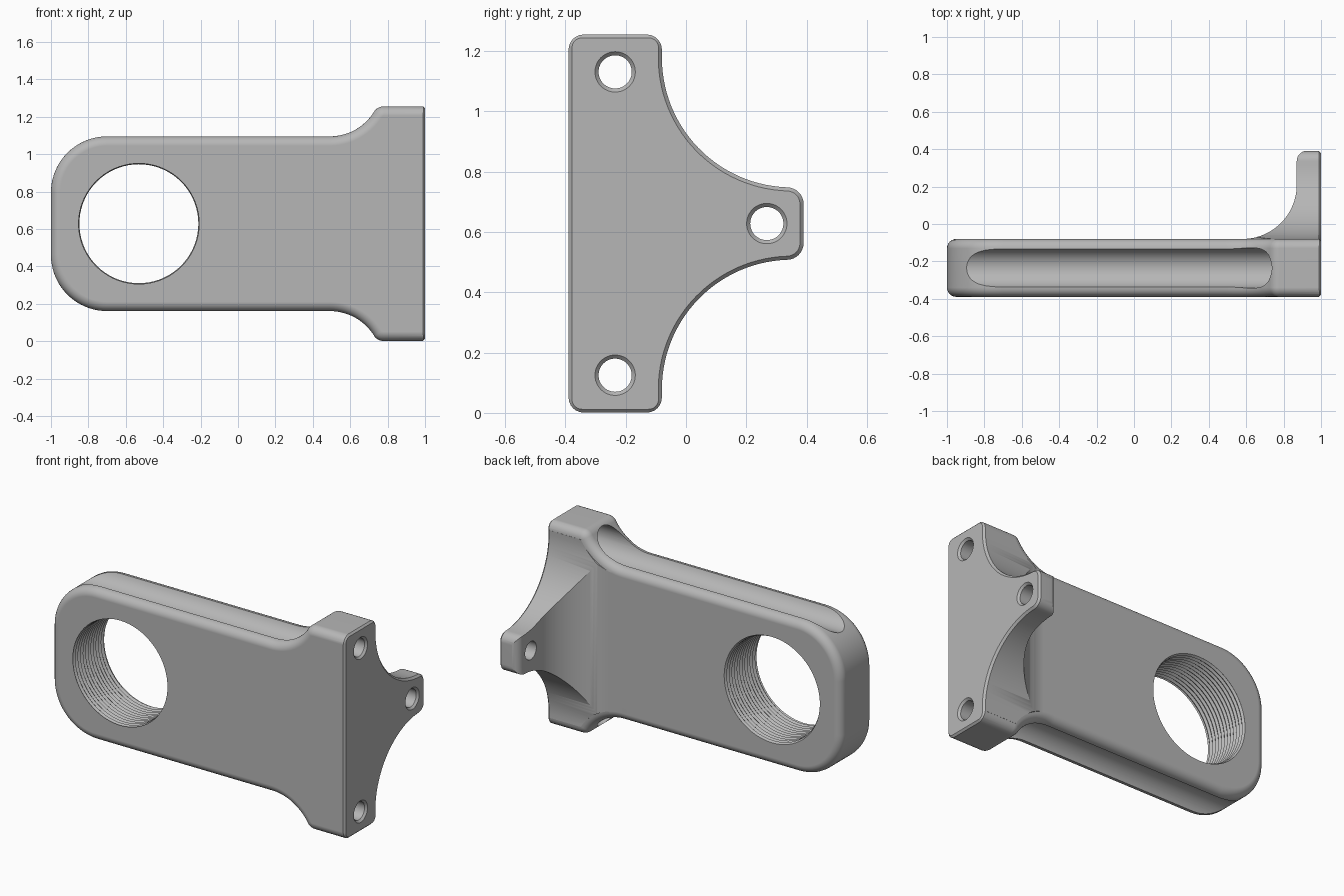
import bpy, bmesh
from math import sin, cos, radians, pi
from mathutils import Vector

MID = 0.628  # height of the symmetry plane

cube = bpy.data.objects.get("Cube")
if cube:
    bpy.data.objects.remove(cube, do_unlink=True)

grey = bpy.data.materials.new("plain grey")
grey.use_nodes = True
colour = (0.47, 0.47, 0.47, 1)
grey.diffuse_color = colour
grey.node_tree.nodes["Principled BSDF"].inputs["Base Color"].default_value = colour


def arc(cu, cv, r, start, end, steps=12):
    angles = [radians(start + (end - start) * i / steps) for i in range(steps + 1)]
    return [(cu + r * cos(a), cv + r * sin(a)) for a in angles]


def circle(cu, cv, r, steps=48):
    return arc(cu, cv, r, 0, 360, steps)[:-1]


def mirrored(half):
    """Close a half outline across v = 0, dropping coincident points."""
    pts = []
    for p in half + [(u, -v) for u, v in reversed(half)]:
        if not pts or (Vector(p) - Vector(pts[-1])).length > 0.002:
            pts.append(p)
    return pts


def inset(pts, d):
    """Parallel inward offset of a counter-clockwise outline."""
    out = []
    for i, p in enumerate(pts):
        a, b, c = Vector(pts[i - 1]), Vector(p), Vector(pts[(i + 1) % len(pts)])
        e, f = (b - a).normalized(), (c - b).normalized()
        n, m = Vector((-e.y, e.x)), Vector((-f.y, f.x))
        out.append(tuple(b + (n + m) * d / (1 + n.dot(m))))
    return out


def loft(name, axis, sections):
    """Solid through (outline, depth) sections stacked along an axis."""
    place = {"x": lambda u, v, d: (d, u, v + MID),
             "y": lambda u, v, d: (u, d, v + MID),
             "z": lambda u, v, d: (u, v, d + MID)}[axis]
    bm = bmesh.new()
    rings = [[bm.verts.new(place(u, v, d)) for u, v in pts] for pts, d in sections]
    for a, b in zip(rings, rings[1:]):
        for i in range(len(a)):
            bm.faces.new((a[i - 1], a[i], b[i], b[i - 1]))
    bm.faces.new(rings[0])
    bm.faces.new(rings[-1])
    bmesh.ops.recalc_face_normals(bm, faces=bm.faces)
    mesh = bpy.data.meshes.new(name)
    bm.to_mesh(mesh)
    bm.free()
    mesh.materials.append(grey)
    obj = bpy.data.objects.new(name, mesh)
    bpy.context.collection.objects.link(obj)
    return obj


def combine(target, other, operation):
    mod = target.modifiers.new(operation, "BOOLEAN")
    mod.operation, mod.solver, mod.object = operation, "EXACT", other
    with bpy.context.temp_override(object=target, active_object=target):
        bpy.ops.object.modifier_apply(modifier=mod.name)
    bpy.data.objects.remove(other, do_unlink=True)


# Arm: long rounded outline that flares towards the mounting end
arm_outline = mirrored(
    [(1.2, 0.627)] + arc(0.778, 0.567, 0.06, 90, 148, 8)
    + arc(0.49, 0.747, 0.28, -32, -90, 14) + arc(-0.7, 0.167, 0.3, 90, 180, 20))
round_r, front, back = 0.05, -0.3895, -0.08
steps = [i * pi / 12 for i in range(7)]
sections = [(inset(arm_outline, round_r * (1 - sin(a))), front + round_r * (1 - cos(a)))
            for a in steps]
sections += [(inset(arm_outline, round_r * (1 - cos(a))), back - round_r * (1 - sin(a)))
             for a in steps]
bracket = loft("bracket_body", "y", sections)

# Flange: plate with a large fillet that sweeps into the back of the arm
flange_profile = ([(0.5, -0.13), (1.2, -0.13), (1.2, 0.3915)]
                  + arc(0.925, 0.3365, 0.055, 90, 180, 8)
                  + arc(0.58, 0.21, 0.29, 0, -90, 24) + [(0.5, -0.09)])
flange = loft("flange", "z", [(flange_profile, -0.7), (flange_profile, 0.7)])
flare = inset(arm_outline, round_r)
combine(flange, loft("flare_limit", "y", [(flare, -0.5), (flare, 0.6)]), "INTERSECT")
combine(bracket, flange, "UNION")

# Three-lobed mounting outline with a small chamfer on the mating face
mount = mirrored(
    arc(0.335, 0.065, 0.055, 0, 90, 8) + arc(0.35, 0.55, 0.43, -92, -180, 28)
    + arc(-0.124, 0.583, 0.045, 0, 90, 8) + arc(-0.345, 0.583, 0.045, 90, 180, 8))
combine(bracket, loft("mount_limit", "x", [
    (mount, -1.2), (mount, 0.988), (inset(mount, 0.012), 1.0)]), "INTERSECT")

# Bolt holes with countersunk mouths
for y, z in ((-0.235, 0.503), (-0.235, -0.503), (0.268, 0)):
    combine(bracket, loft("bolt_hole", "x", [
        (circle(y, z, 0.055), 0.7), (circle(y, z, 0.055), 0.988),
        (circle(y, z, 0.079), 1.012)]), "DIFFERENCE")

# Clearance grooves along the top and bottom of the arm
for z in (0.503, -0.503):
    groove = circle(-0.235, z, 0.108)
    combine(bracket, loft("groove", "x", [(groove, -1.2), (groove, 0.86)]), "DIFFERENCE")

# Large bore with thread ridges
thread = [(circle(-0.53, 0, 0.318 + 0.01 * (i % 2), 72), -0.42 + 0.0125 * i)
          for i in range(31)]
combine(bracket, loft("threaded_bore", "y", thread), "DIFFERENCE")

# Smooth shading with crisp edges
bpy.ops.object.select_all(action="DESELECT")
bracket.select_set(True)
bpy.context.view_layer.objects.active = bracket
bpy.ops.object.shade_smooth_by_angle(angle=radians(28))
weighted = bracket.modifiers.new("even_shading", "WEIGHTED_NORMAL")
weighted.keep_sharp = True
